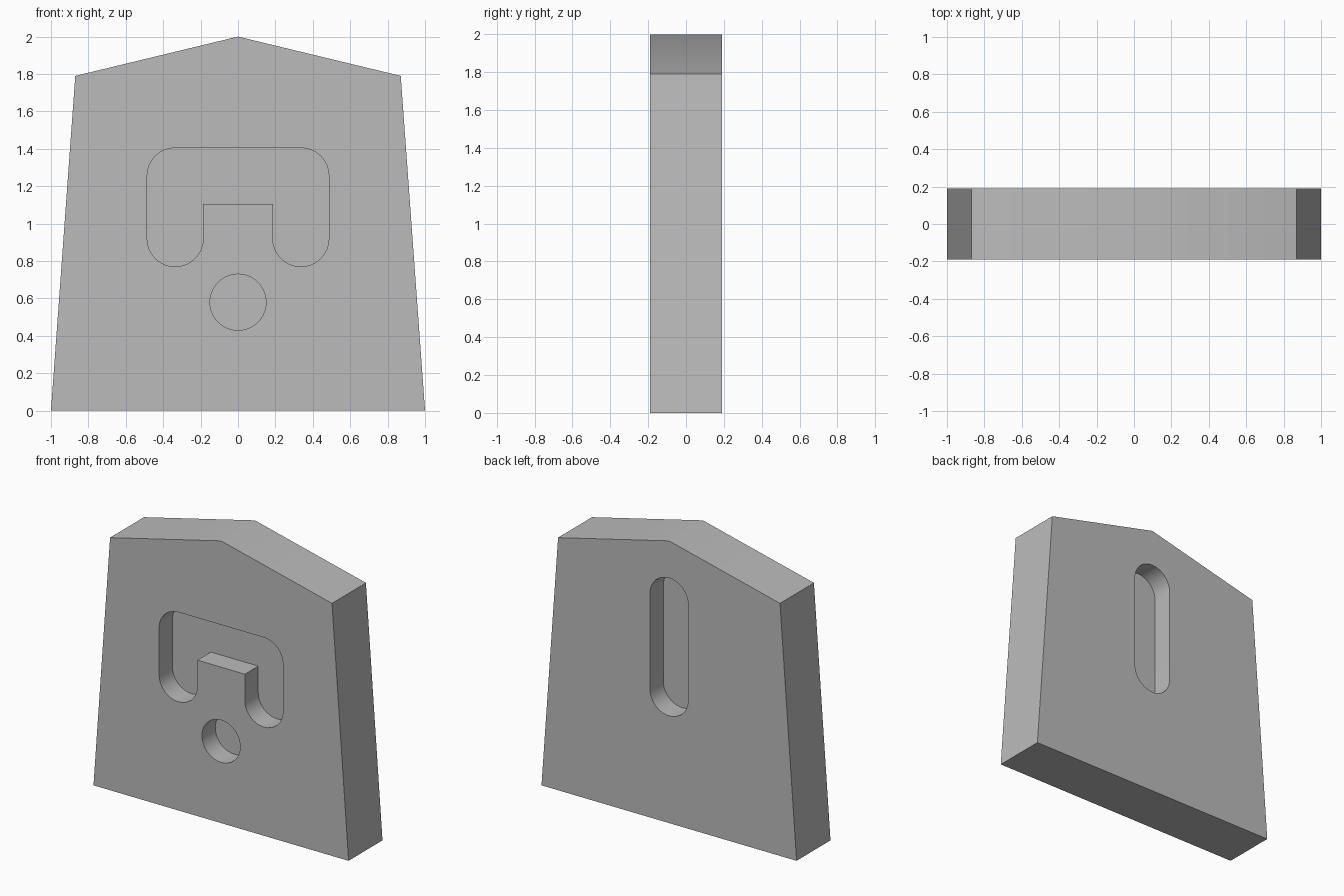
import bpy, bmesh
from math import sin, cos, pi

cube = bpy.data.objects.get("Cube")
if cube:
    bpy.data.objects.remove(cube, do_unlink=True)

HALF = 0.19    # half the plate thickness
DEPTH = 0.15   # depth of every recess
R = 0.15       # radius of every rounded end and corner

grey = bpy.data.materials.new("plain_grey")
grey.use_nodes = True
colour = (0.5, 0.5, 0.5, 1)
grey.diffuse_color = colour
grey.node_tree.nodes["Principled BSDF"].inputs["Base Color"].default_value = colour


def arc(cx, cz, start, end, steps):
    """Points on an arc; angles in multiples of pi."""
    angles = [pi * (start + (end - start) * i / steps) for i in range(steps + 1)]
    return [(cx + R * cos(a), cz + R * sin(a)) for a in angles]


def prism(name, outline, y0, y1):
    """Extrude an outline in x and z from y0 to y1."""
    bm = bmesh.new()
    face = bm.faces.new([bm.verts.new((x, y0, z)) for x, z in outline])
    ext = bmesh.ops.extrude_face_region(bm, geom=[face])
    moved = [v for v in ext["geom"] if isinstance(v, bmesh.types.BMVert)]
    bmesh.ops.translate(bm, verts=moved, vec=(0, y1 - y0, 0))
    bmesh.ops.recalc_face_normals(bm, faces=bm.faces)
    mesh = bpy.data.meshes.new(name)
    bm.to_mesh(mesh)
    bm.free()
    mesh.materials.append(grey)
    obj = bpy.data.objects.new(name, mesh)
    bpy.context.collection.objects.link(obj)
    return obj


# Tapered plate with a shallow gabled top
plate = prism("plate", [(-1, 0), (1, 0), (0.87, 1.79), (0, 2), (-0.87, 1.79)],
              -HALF, HALF)

# Front arch recess: right half of the outline, mirrored
half_arch = ([(0.186, 1.105)] + arc(0.336, 0.92, -1, 0, 16)
             + arc(0.336, 1.255, 0, 0.5, 8))
arch = half_arch + [(-x, z) for x, z in reversed(half_arch)]

# Round front recess and long slot in the back
hole = arc(0, 0.58, 0, 2, 40)[:-1]
slot = arc(0, 1.587, 0, 1, 20) + arc(0, 0.91, 1, 2, 20)

front = (-HALF - 0.1, -HALF + DEPTH)
back = (HALF - DEPTH, HALF + 0.1)
cutters = [prism("arch_cutter", arch, *front),
           prism("hole_cutter", hole, *front),
           prism("slot_cutter", slot, *back)]

# Cut the recesses and bake the result
for cutter in cutters:
    cutter.hide_render = True
    mod = plate.modifiers.new(cutter.name, "BOOLEAN")
    mod.operation = "DIFFERENCE"
    mod.solver = "EXACT"
    mod.object = cutter

bpy.context.view_layer.update()
bpy.ops.object.select_all(action="DESELECT")
plate.select_set(True)
bpy.context.view_layer.objects.active = plate
for cutter in cutters:
    bpy.ops.object.modifier_apply(modifier=cutter.name)
    bpy.data.objects.remove(cutter, do_unlink=True)

# Smooth the curved walls, keep the rims sharp
bpy.ops.object.shade_smooth_by_angle()
